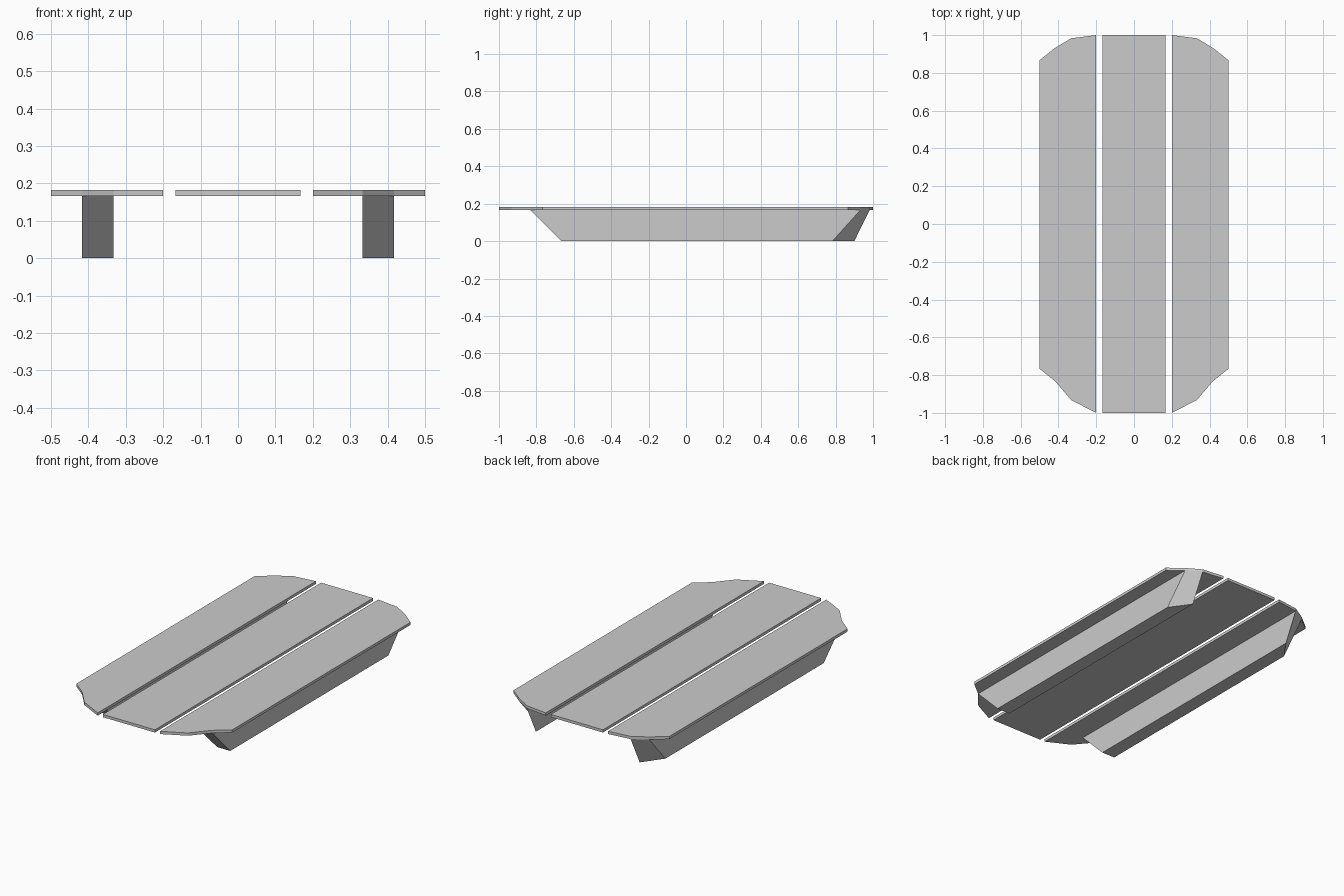
import bpy

if "Cube" in bpy.data.objects:
    bpy.data.objects.remove(bpy.data.objects["Cube"])

DECK_LOW, DECK_TOP = 0.167, 0.183


def loft(name, lower, upper):
    """Solid between two matching counter-clockwise rings of points."""
    n = len(lower)
    faces = [tuple(reversed(range(n))), tuple(range(n, 2 * n))]
    faces += [(i, (i + 1) % n, n + (i + 1) % n, n + i) for i in range(n)]
    mesh = bpy.data.meshes.new(name)
    mesh.from_pydata(lower + upper, [], faces)
    obj = bpy.data.objects.new(name, mesh)
    bpy.context.collection.objects.link(obj)
    return obj


def slab(name, outline):
    return loft(name, [(x, y, DECK_LOW) for x, y in outline],
                [(x, y, DECK_TOP) for x, y in outline])


def mirror_x(obj):
    mod = obj.modifiers.new("mirror", 'MIRROR')
    mod.use_axis[0] = True


# Centre plank
slab("centre_plank", [(-0.167, -1), (0.167, -1), (0.167, 1), (-0.167, 1)])

# Side planks with shaped ends
mirror_x(slab("side_planks", [
    (0.2, -1), (0.333, -0.932), (0.417, -0.833), (0.5, -0.767),
    (0.5, 0.867), (0.417, 0.933), (0.333, 0.983), (0.2, 1)]))

# Runners under the side planks: raked front, raked and skewed back
mirror_x(loft("runners",
              [(0.333, -0.667, 0), (0.417, -0.667, 0), (0.417, 0.783, 0), (0.333, 0.9, 0)],
              [(0.333, -0.833, DECK_LOW), (0.417, -0.833, DECK_LOW),
               (0.417, 0.933, DECK_LOW), (0.333, 0.983, DECK_LOW)]))
